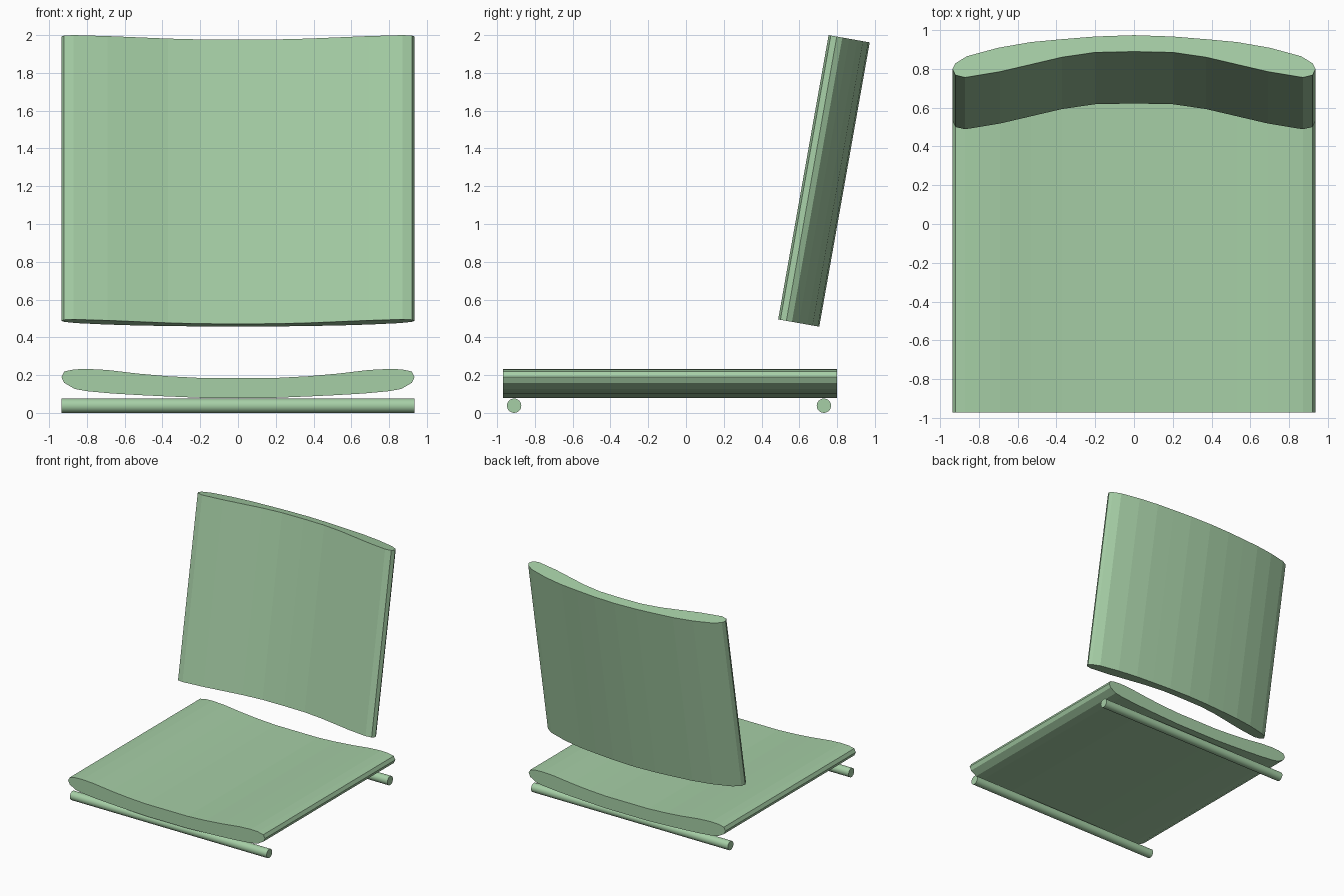
import bpy, bmesh
from math import atan2, radians
from mathutils import Matrix, Vector

if "Cube" in bpy.data.objects:
    bpy.data.objects.remove(bpy.data.objects["Cube"])


def slab(name, half, length, matrix):
    """Extrude a mirrored (x, depth) half profile along local z."""
    outline = half + [(-x, d) for x, d in reversed(half) if x > 0]
    bm = bmesh.new()
    face = bm.faces.new([bm.verts.new((x, d, 0)) for x, d in outline])
    ext = bmesh.ops.extrude_face_region(bm, geom=[face])
    top = [v for v in ext["geom"] if isinstance(v, bmesh.types.BMVert)]
    bmesh.ops.translate(bm, verts=top, vec=(0, 0, length))
    bmesh.ops.transform(bm, matrix=matrix, verts=bm.verts)
    bmesh.ops.recalc_face_normals(bm, faces=bm.faces)
    mesh = bpy.data.meshes.new(name)
    bm.to_mesh(mesh)
    bm.free()
    obj = bpy.data.objects.new(name, mesh)
    bpy.context.collection.objects.link(obj)
    obj.data.materials.append(green)
    return obj


green = bpy.data.materials.new("green")
green.diffuse_color = (0.38, 0.62, 0.38, 1)
green.use_nodes = True
green.node_tree.nodes["Principled BSDF"].inputs["Base Color"].default_value = green.diffuse_color

# Seat cushion: dished profile in x/z, running front to back
seat_half = [(0, 0.185), (0.2, 0.185), (0.37, 0.194), (0.53, 0.208),
             (0.69, 0.227), (0.8, 0.233), (0.87, 0.230), (0.92, 0.219),
             (0.935, 0.19), (0.92, 0.159), (0.865, 0.127), (0.8, 0.115),
             (0.67, 0.103), (0.52, 0.094), (0.37, 0.087), (0.2, 0.08), (0, 0.08)]
slab("seat", seat_half, 1.77,
     Matrix.Translation((0, 0.80, 0)) @ Matrix.Rotation(radians(90), 4, 'X'))

# Backrest: curved profile, leaning backwards
back_half = [(0, 0.135), (0.2, 0.131), (0.37, 0.106), (0.53, 0.068),
             (0.69, 0.030), (0.87, 0), (0.92, 0.012), (0.935, 0.044),
             (0.92, 0.074), (0.86, 0.111), (0.7, 0.155), (0.53, 0.185),
             (0.37, 0.2), (0.2, 0.214), (0, 0.221)]
low, high = Vector((0, 0.488, 0.495)), Vector((0, 0.755, 2.0))
axis = high - low
slab("backrest", back_half, axis.length,
     Matrix.Translation(low) @ Matrix.Rotation(-atan2(axis.y, axis.z), 4, 'X'))

# Round cross bars beneath the seat
for name, y in (("front_bar", -0.91), ("rear_bar", 0.73)):
    bpy.ops.mesh.primitive_cylinder_add(vertices=24, radius=0.038, depth=1.87,
                                        location=(0, y, 0.038),
                                        rotation=(0, radians(90), 0))
    bar = bpy.context.object
    bar.name = name
    bar.data.materials.append(green)
    bpy.ops.object.shade_smooth_by_angle(angle=radians(30))
